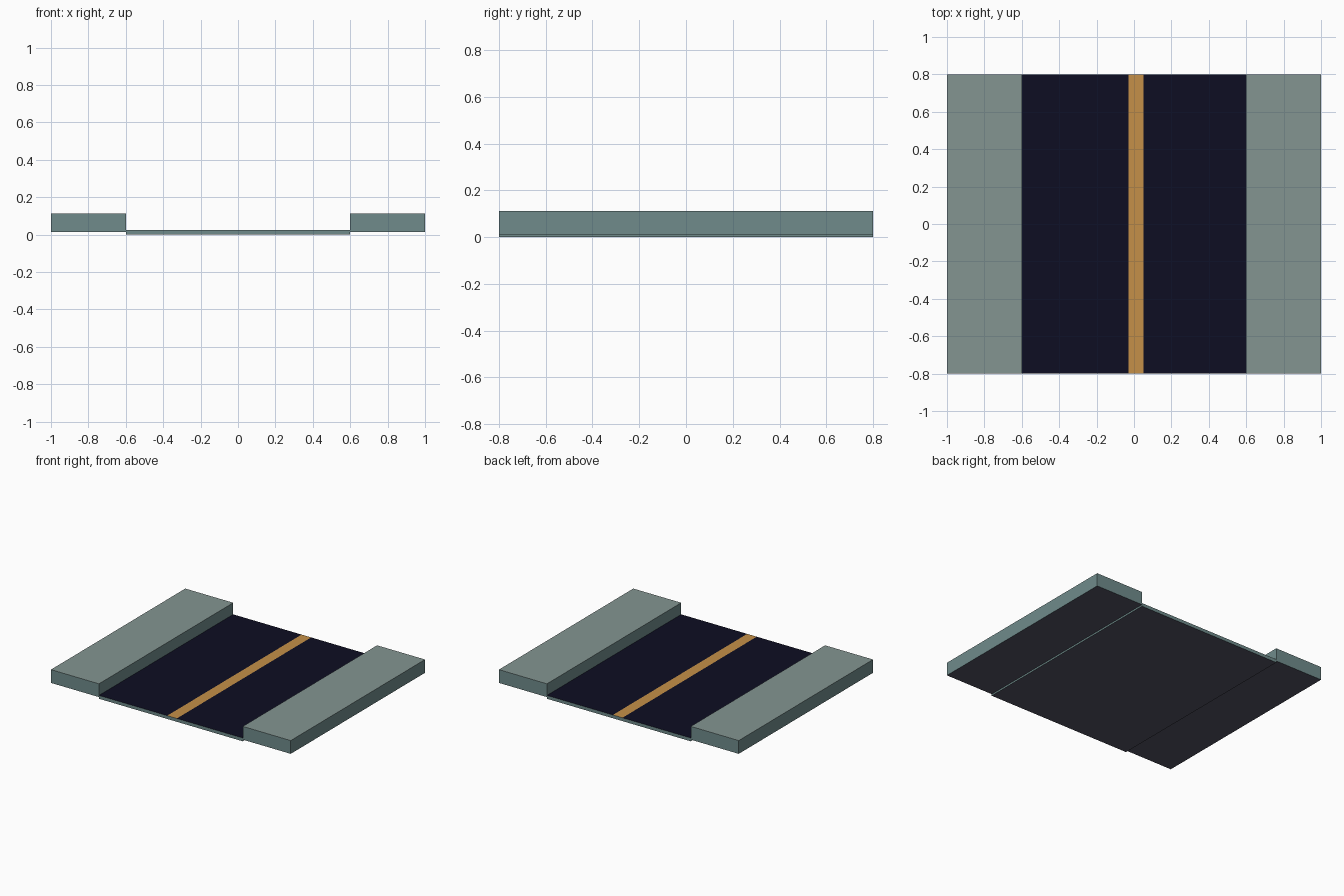
import bpy, bmesh

if "Cube" in bpy.data.objects:
    bpy.data.objects.remove(bpy.data.objects["Cube"])


def material(name, rgb):
    m = bpy.data.materials.new(name)
    m.diffuse_color = (*rgb, 1)
    m.use_nodes = True
    m.node_tree.nodes["Principled BSDF"].inputs["Base Color"].default_value = m.diffuse_color
    return m


pale_grey = material("pavement grey", (0.23, 0.30, 0.285))
teal_grey = material("kerb grey", (0.16, 0.26, 0.26))
dark_grey = material("underside grey", (0.085, 0.085, 0.125))
asphalt = material("asphalt navy", (0.004, 0.004, 0.016))
paint = material("lane yellow", (0.56, 0.28, 0.065))


def slab(name, x0, x1, z0, z1, top, cuts=()):
    """Box with its own top, side and underside colours; cuts split it along x."""
    bm = bmesh.new()
    bmesh.ops.create_cube(bm, size=1)
    for v in bm.verts:
        v.co = ((x0 + x1) / 2 + v.co.x * (x1 - x0), v.co.y * 1.6,
                (z0 + z1) / 2 + v.co.z * (z1 - z0))
    for x in cuts:
        bmesh.ops.bisect_plane(bm, geom=bm.verts[:] + bm.edges[:] + bm.faces[:],
                               plane_co=(x, 0, 0), plane_no=(1, 0, 0))
    bm.normal_update()
    for f in bm.faces:
        if f.normal.z > 0.5:
            inside = cuts and cuts[0] < f.calc_center_median().x < cuts[1]
            f.material_index = 3 if inside else 0
        else:
            f.material_index = 2 if f.normal.z < -0.5 else 1
    mesh = bpy.data.meshes.new(name)
    bm.to_mesh(mesh)
    bm.free()
    for m in (top, teal_grey, dark_grey, paint):
        mesh.materials.append(m)
    bpy.context.collection.objects.link(bpy.data.objects.new(name, mesh))


# Road with the centre line cut into its top
slab("road", -0.6, 0.6, 0, 0.025, asphalt, cuts=(-0.03, 0.05))

# Raised pavements on both sides
slab("left_pavement", -1, -0.6, 0.0125, 0.1125, pale_grey)
slab("right_pavement", 0.6, 1, 0.0125, 0.1125, pale_grey)
